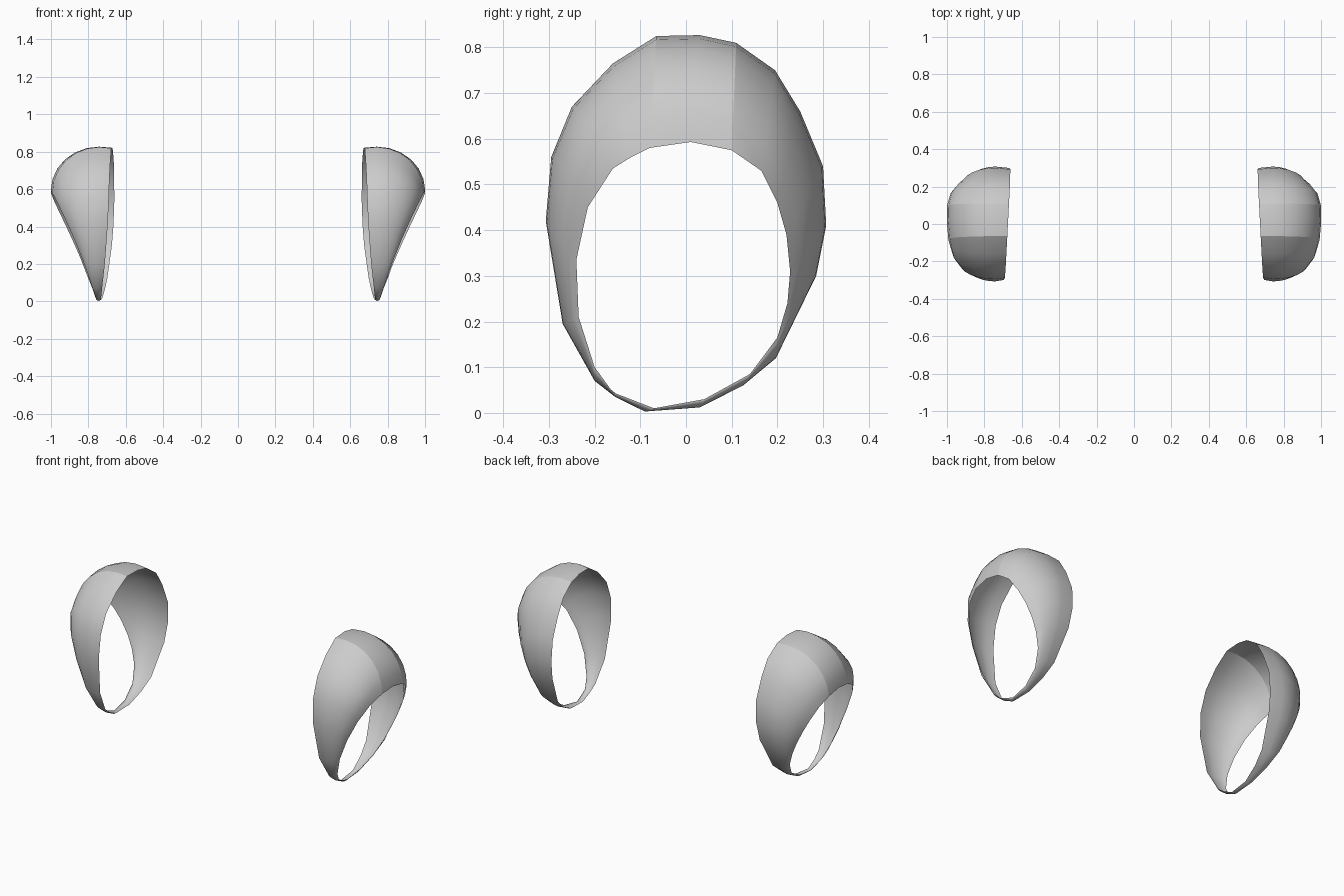
import bpy, bmesh, math

if "Cube" in bpy.data.objects:
    bpy.data.objects.remove(bpy.data.objects["Cube"])

# Loop around each shell, from the top towards the back (+y):
# opening edge y, z and widest egg outline y, z
LOOP = [
    (.01, .593, .03, .827), (.10, .575, .11, .81), (.165, .53, .195, .75),
    (.20, .46, .25, .66), (.22, .39, .30, .54), (.228, .31, .307, .41),
    (.222, .24, .285, .30), (.20, .165, .197, .12), (.14, .085, .125, .06),
    (.04, .03, .03, .012), (-.07, .01, -.09, .003), (-.16, .045, -.155, .035),
    (-.20, .10, -.20, .07), (-.235, .21, -.27, .195), (-.24, .335, -.307, .42),
    (-.215, .45, -.295, .56), (-.16, .535, -.25, .67), (-.12, .56, -.16, .765),
    (-.08, .58, -.065, .825)]
CREASES = (1, len(LOOP) - 1)
STEPS = 6


def section(oy, oz, my, mz):
    """Cross-section from the inner rim over the bulge to the outer opening."""
    ox = .755 + .3 * oz + .19 * oz * oz + .15 * max(oy, 0) * oz
    mx = .742
    ix = .674 + .055 * (1 - mz / .83) ** 3 - .05 * my
    pts = [(ix, my * .975, .41 + (mz - .41) * .985)]
    pts[0] = (ix, pts[0][1], max(pts[0][2], 0))
    for k in range(STEPS + 1):
        t = math.pi / 2 * k / STEPS
        s, c = math.sin(t), math.cos(t)
        pts.append((mx + (ox - mx) * s, oy + (my - oy) * c, oz + (mz - oz) * c))
    return pts


def shoulder_shell(name, side):
    bm = bmesh.new()
    cols = [[bm.verts.new((side * x, y, max(z, 0))) for x, y, z in section(*row)]
            for row in LOOP]
    n = len(cols)
    for i in range(n):
        a, b = cols[i], cols[(i + 1) % n]
        for k in range(len(a) - 1):
            quad = (a[k], a[k + 1], b[k + 1], b[k])
            f = bm.faces.new(quad if side > 0 else quad[::-1])
            f.smooth = True
    # the flat top panel is set off by two creases
    for i in CREASES:
        for p, q in zip(cols[i], cols[i][1:]):
            bm.edges.get((p, q)).smooth = False
    bm.normal_update()
    # make the top of the shell face outward
    top = max(bm.faces, key=lambda f: f.calc_center_median().z)
    if top.normal.z < 0:
        bmesh.ops.reverse_faces(bm, faces=bm.faces[:])
    me = bpy.data.meshes.new(name)
    bm.to_mesh(me)
    bm.free()
    ob = bpy.data.objects.new(name, me)
    bpy.context.collection.objects.link(ob)


# Mirrored pair of open shoulder shells
shoulder_shell("shoulder_shell_right", 1)
shoulder_shell("shoulder_shell_left", -1)
